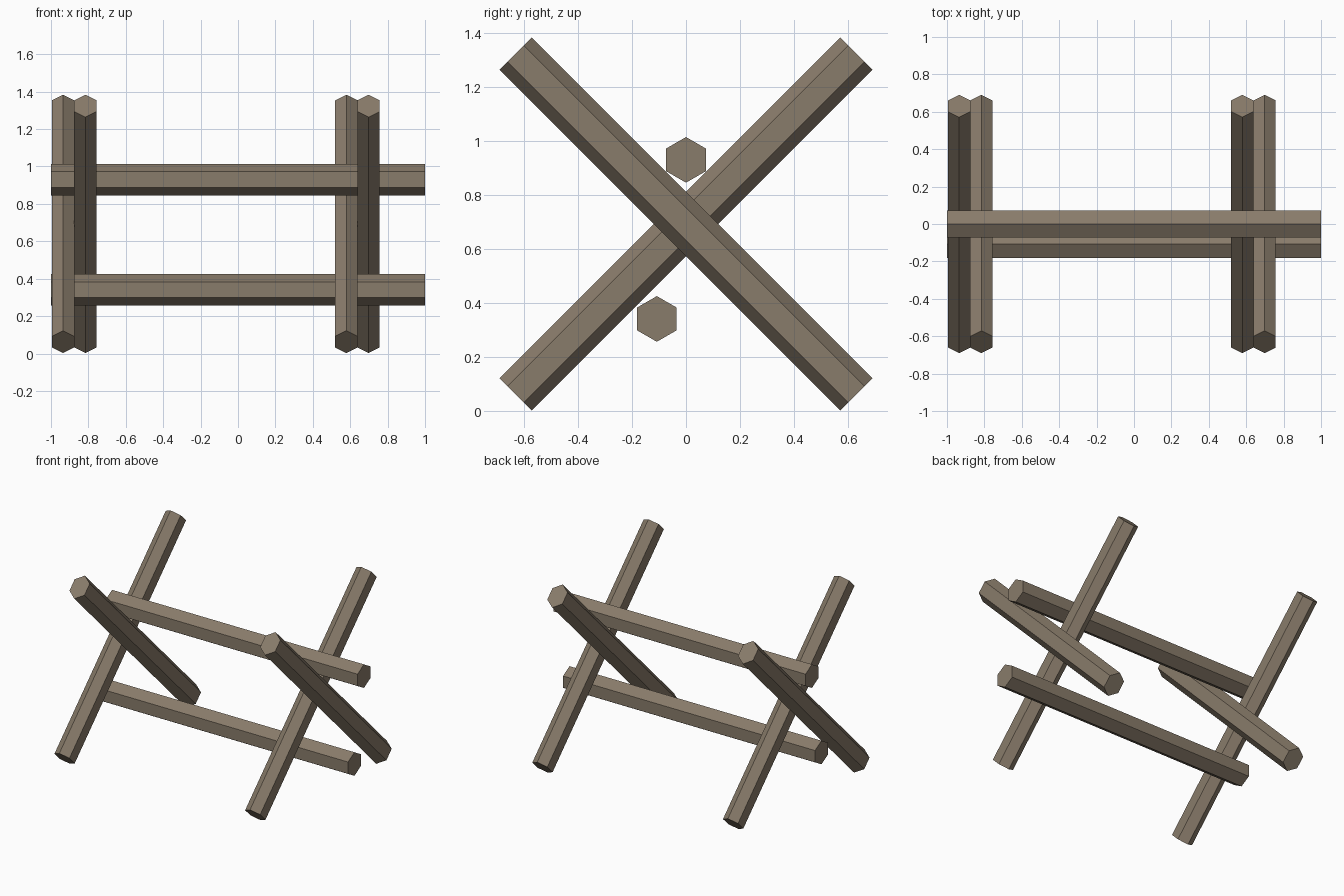
import bpy
from mathutils import Matrix
from math import radians

if "Cube" in bpy.data.objects:
    bpy.data.objects.remove(bpy.data.objects["Cube"])

wood = bpy.data.materials.new("weathered_wood")
wood.diffuse_color = (0.25, 0.20, 0.145, 1)
wood.use_nodes = True
wood.node_tree.nodes["Principled BSDF"].inputs["Base Color"].default_value = wood.diffuse_color

RADIUS = 0.0845


def beam(name, length, location, tilt=None):
    """Six-sided beam: along x if tilt is None, else leaning in the yz plane."""
    bpy.ops.mesh.primitive_cylinder_add(vertices=6, radius=RADIUS, depth=length)
    ob = bpy.context.object
    ob.name = name
    # Primitive has corners on +-y and flats on +-x
    if tilt is None:
        # corners end up pointing up and down
        m = Matrix.Rotation(radians(90), 4, 'X') @ Matrix.Identity(4)
        m = Matrix.Rotation(radians(90), 4, 'Z') @ m
    else:
        # legs are slightly squashed across x
        m = Matrix.Rotation(radians(tilt), 4, 'X') @ Matrix.Diagonal((0.815, 1, 1, 1))
    ob.data.transform(Matrix.Translation(location) @ m)
    ob.data.materials.append(wood)
    return ob


# Long rails
beam("upper_rail", 2.0, (0, 0, 0.93))
beam("lower_rail", 2.0, (0, -0.108, 0.341))

# Crossed leg pairs: one leans back, its neighbour leans forward
LEG = 1.784
for side, x in (("left", -0.935), ("right", 0.579)):
    beam(side + "_leg_leaning_back", LEG, (x, 0, 0.693), -45)
    beam(side + "_leg_leaning_forward", LEG, (x + 0.119, 0, 0.693), 45)
